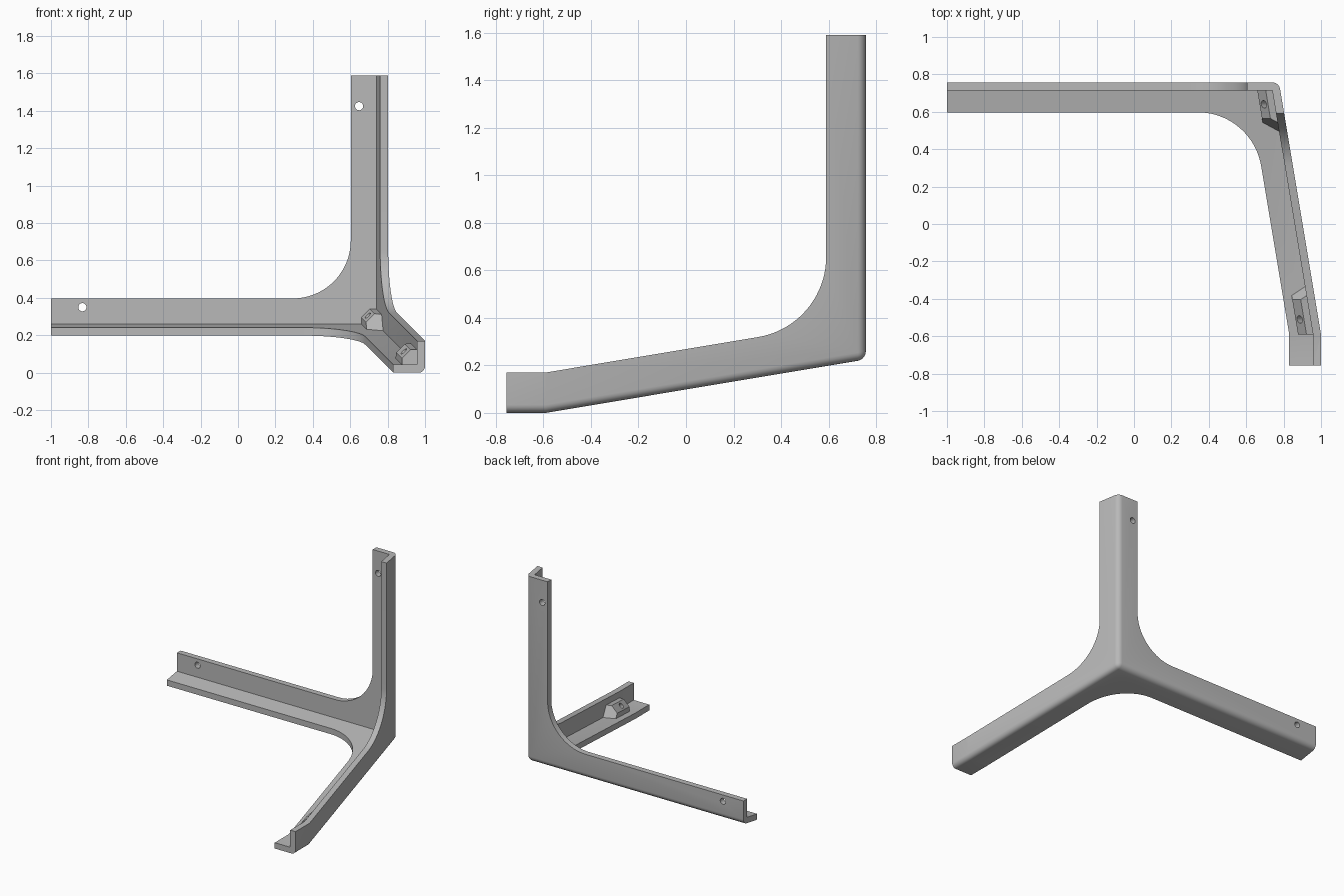
import bpy, bmesh, math
from mathutils import Vector

if "Cube" in bpy.data.objects:
    bpy.data.objects.remove(bpy.data.objects["Cube"])

K = 0.167          # sideways and upward lean of the front leg
KINK = -0.59       # where the straight foot starts
T = 0.043          # plate thickness
FRONT, BACK, TOP = -0.756, 0.757, 1.59

grey = bpy.data.materials.new("mid grey")
grey.diffuse_color = (0.48, 0.48, 0.48, 1)
grey.use_nodes = True
grey.node_tree.nodes["Principled BSDF"].inputs["Base Color"].default_value = grey.diffuse_color


def lean(y):
    return max(0.0, y - KINK) * K


def loft(name, rings, round_edge=None):
    """Solid through matching rings of points, optionally with rounded edges."""
    bm = bmesh.new()
    vs = [[bm.verts.new(p) for p in r] for r in rings]
    n = len(rings[0])
    for a, b in zip(vs, vs[1:]):
        for i in range(n):
            j = (i + 1) % n
            bm.faces.new((a[i], a[j], b[j], b[i]))
    bm.faces.new(vs[0])
    bm.faces.new(vs[-1])
    bmesh.ops.recalc_face_normals(bm, faces=bm.faces)
    if round_edge:
        edges = [e for e in bm.edges if round_edge(e.verts[0].co, e.verts[1].co)]
        bmesh.ops.bevel(bm, geom=edges, offset=0.034, segments=5,
                        profile=0.5, affect='EDGES')
    me = bpy.data.meshes.new(name)
    bm.to_mesh(me)
    bm.free()
    ob = bpy.data.objects.new(name, me)
    bpy.context.collection.objects.link(ob)
    me.materials.append(grey)
    return ob


def rod(name, pos, direction, radius, depth):
    bpy.ops.mesh.primitive_cylinder_add(vertices=24, radius=radius, depth=depth, location=pos)
    ob = bpy.context.object
    ob.name = name
    ob.rotation_euler = Vector(direction).to_track_quat('Z', 'Y').to_euler()
    ob.data.materials.append(grey)
    return ob


def cut(ob, cutters):
    bpy.context.view_layer.update()
    bpy.context.view_layer.objects.active = ob
    for c in cutters:
        m = ob.modifiers.new("cut", 'BOOLEAN')
        m.operation, m.solver, m.object = 'DIFFERENCE', 'EXACT', c
        bpy.ops.object.modifier_apply(modifier=m.name)
    for c in cutters:
        bpy.data.objects.remove(c)


def smooth(ob):
    bpy.ops.object.select_all(action='DESELECT')
    ob.select_set(True)
    bpy.context.view_layer.objects.active = ob
    bpy.ops.object.shade_smooth_by_angle(angle=math.radians(30))


def fillet(p, d1, d2, t, n=20):
    """Arc tangent to both directions, starting t away from corner p."""
    p, d1, d2 = Vector(p), Vector(d1).normalized(), Vector(d2).normalized()
    half = d1.angle(d2) / 2
    mid = (d1 + d2).normalized()
    centre = p + mid * (t / math.cos(half))
    r = t * math.tan(half)
    side = (d1 - d2).normalized()
    sweep = math.pi / 2 - half
    return [tuple(centre - mid * r * math.cos(a) + side * r * math.sin(a))
            for a in (sweep * (1 - 2 * i / n) for i in range(n + 1))]


# Outer corner body with its three meeting edges rounded
def section(y, x0, inset, top):
    s = lean(y)
    return [(x0, y, s + inset), (1 - s - inset, y, s + inset),
            (1 - s - inset, y, top), (x0, y, top)]


def outer_edge(a, b):
    def on(p):
        s = lean(p.y)
        return (abs(p.x - 1 + s) < 1e-4, abs(p.z - s) < 1e-4, abs(p.y - BACK) < 1e-4)
    return sum(u and v for u, v in zip(on(a), on(b))) == 2


bracket = loft("corner_bracket",
               [section(y, -1, 0, TOP) for y in (FRONT, KINK, BACK)], outer_edge)

# Hollow and the three plate openings
hollow = loft("hollow", [section(y, -1.2, T, 1.8) for y in (-0.9, KINK, BACK - T)])

back_prof = [(0.603, 1.8)] + fillet((0.603, 0.397), (0, 1), (-1, 0), 0.31) \
    + [(-1.2, 0.397), (-1.2, 1.8)]
back_open = loft("back_opening", [[(x, y, z) for x, z in back_prof] for y in (0.5, 0.9)])

YA = 0.59
side_prof = [(YA, 1.8)] + fillet((YA, 0.17 + lean(YA)), (0, 1), (-1, -K), 0.29) \
    + [(KINK, 0.17), (-0.9, 0.17), (-0.9, 1.8)]
side_open = loft("side_opening", [[(x, y, z) for y, z in side_prof] for x in (0.5, 1.2)])

YB = 0.597
base_prof = [(-1.2, YB)] + fillet((0.83 - lean(YB), YB), (-1, 0), (K, -1), 0.29) \
    + [(0.83, KINK), (0.83, -0.9), (-1.2, -0.9)]
base_open = loft("base_opening", [[(x, y, z) for x, y in base_prof] for z in (-0.2, 0.6)])

# Screw holes in the back plate
holes = [rod("screw_hole", (x, 0.74, z), (0, 1, 0), 0.022, 0.3)
         for x, z in ((0.647, 1.425), (-0.832, 0.35))]
cut(bracket, [hollow, back_open, side_open, base_open] + holes)
smooth(bracket)


# Screw blocks in the groove of the front leg, one end slanted
def block(name, y_flat, y_tip, y_hole):
    prof = [(-0.01, -0.01), (0.08, -0.01), (0.08, 0.035), (0.035, 0.08), (-0.01, 0.08)]
    way = 1 if y_flat > y_tip else -1

    def place(a, b, y):
        s = max(0.0, y - KINK) * K
        return (1 - T - s - a, y, T + s + b)
    ob = loft(name, [[place(a, b, y_flat) for a, b in prof],
                     [place(a, b, y_tip + way * 0.6 * (a + b)) for a, b in prof]])
    cut(ob, [rod("block_hole", place(0.0575, 0.0575, y_hole), (-1, 0, 1), 0.02, 0.08)])
    smooth(ob)


block("front_screw_block", KINK, -0.335, -0.51)
block("rear_screw_block", 0.73, 0.495, 0.64)
